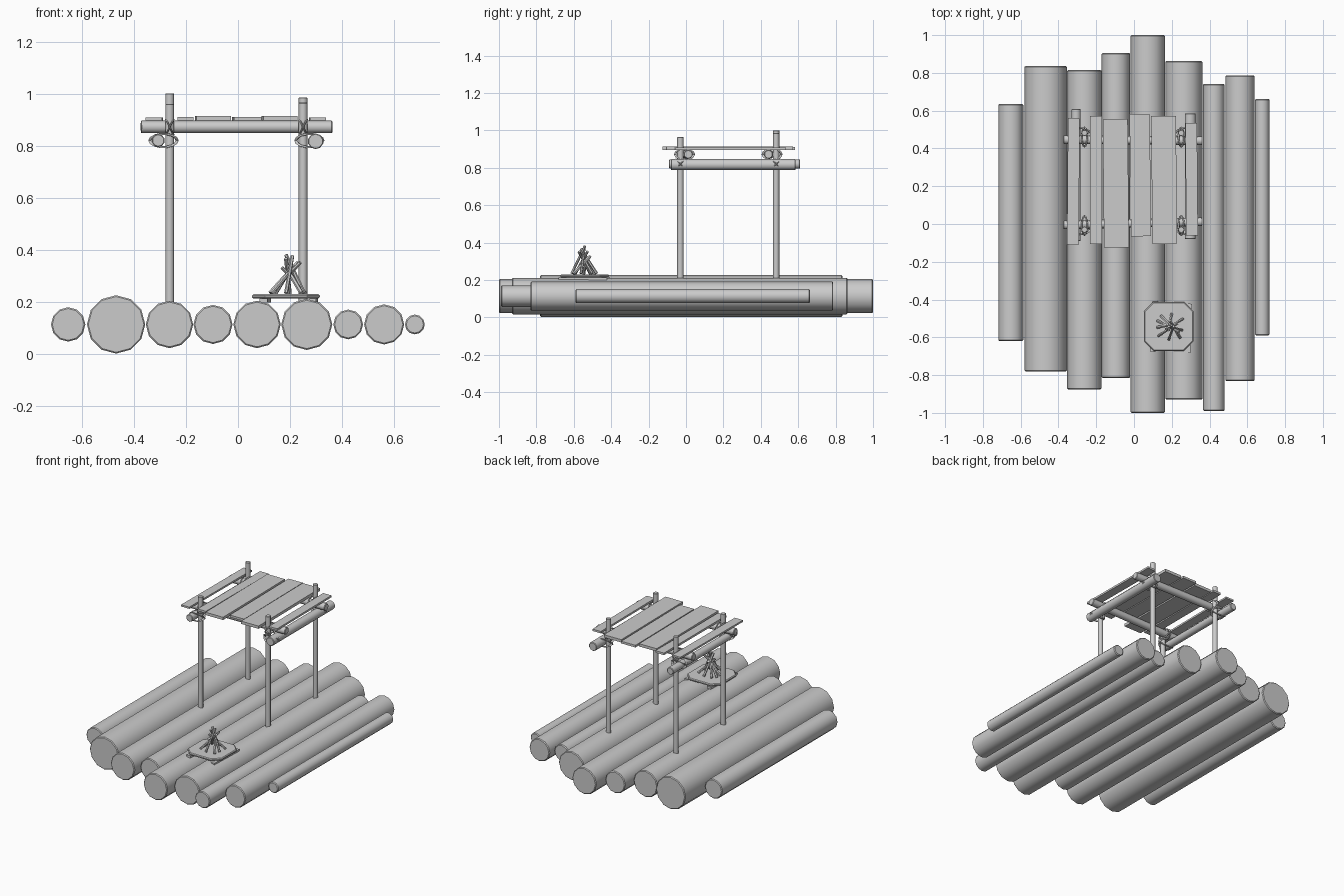
import bpy, math, random
from mathutils import Vector, Matrix

if "Cube" in bpy.data.objects:
    bpy.data.objects.remove(bpy.data.objects["Cube"])

random.seed(4)


def rod(name, p1, p2, r, sides=8, bevel=0.0, r2=None):
    """Round bar between two points, with flat-cut ends."""
    a, b = Vector(p1), Vector(p2)
    d = b - a
    bpy.ops.mesh.primitive_cone_add(vertices=sides, radius1=r, radius2=r if r2 is None else r2,
                                    depth=d.length, location=(a + b) / 2,
                                    rotation=d.to_track_quat('Z', 'Y').to_euler())
    o = bpy.context.object
    o.name = name
    bpy.ops.object.shade_smooth_by_angle(angle=math.radians(50))
    if bevel:
        m = o.modifiers.new("edge", 'BEVEL')
        m.width, m.segments = bevel, 1
        m.limit_method, m.angle_limit = 'ANGLE', math.radians(60)
    return o


def box(name, loc, size, rot=(0, 0, 0)):
    bpy.ops.mesh.primitive_cube_add(size=1, location=loc, rotation=rot)
    o = bpy.context.object
    o.name = name
    o.scale = size
    bpy.ops.object.transform_apply(location=False, rotation=False, scale=True)
    return o


def rope_loop(name, loc, d, e, half_d, half_e):
    """Oval rope ring: long axis d, short axis e."""
    d, e = Vector(d).normalized(), Vector(e).normalized()
    n = d.cross(e)
    bpy.ops.mesh.primitive_torus_add(major_segments=14, minor_segments=6,
                                     major_radius=1, minor_radius=0.12)
    o = bpy.context.object
    o.name = name
    rot = Matrix((d, e, n)).transposed().to_4x4()
    o.data.transform(rot @ Matrix.Diagonal((half_d, half_e, 0.035, 1)))
    o.location = loc
    bpy.ops.object.shade_smooth_by_angle(angle=math.radians(60))


# raft logs: x, radius, y front, y back
logs = [(-0.652, 0.066, -0.62, 0.635), (-0.468, 0.112, -0.78, 0.836),
        (-0.263, 0.091, -0.875, 0.815), (-0.096, 0.075, -0.815, 0.905),
        (0.073, 0.091, -1.0, 1.0), (0.264, 0.098, -0.93, 0.863),
        (0.423, 0.057, -0.99, 0.742), (0.561, 0.077, -0.832, 0.787),
        (0.679, 0.038, -0.59, 0.662)]
for i, (x, r, y0, y1) in enumerate(logs):
    rod(f"raft_log_{i + 1}", (x, y0, 0.114), (x, y1, 0.114), r, 12, 0.005)

# shelter posts
LX, RX, FY, BY = -0.262, 0.25, -0.03, 0.482
for name, x, y, top in [("front_left", LX, FY, 0.96), ("front_right", RX, FY, 0.965),
                        ("back_left", LX, BY, 1.0), ("back_right", RX, BY, 0.985)]:
    rod(name + "_post", (x, y, 0.15), (x, y, top), 0.017, 8, 0.002)
    # rope lashings at each corner
    sx = -1 if x < 0 else 1
    sy = 1 if y < 0.2 else -1
    for s in (-1, 1):
        rope_loop(name + "_cross_beam_rope", (x, y + sy * 0.022, 0.872),
                  (0, 1, 0), (s * 0.5, 0, 1), 0.05, 0.033)
        rope_loop(name + "_side_beam_rope", (x + sx * 0.024, y, 0.82),
                  (1, 0, 0), (0, s, 1), 0.052, 0.036)

# roof frame
rod("left_side_beam", (-0.306, -0.09, 0.82), (-0.306, 0.61, 0.82), 0.025, 10, 0.003)
rod("right_side_beam", (0.298, -0.08, 0.817), (0.298, 0.585, 0.817), 0.03, 10, 0.003)
rod("front_cross_beam", (-0.373, -0.005, 0.872), (0.362, 0.012, 0.872), 0.024, 10, 0.003)
rod("back_cross_beam", (-0.373, 0.447, 0.872), (0.362, 0.441, 0.872), 0.024, 10, 0.003)

# roof planks: x left, x right, y front, y back, thickness, yaw
planks = [(-0.352, -0.29, -0.11, 0.56, 0.012, -0.008), (-0.233, -0.17, -0.105, 0.572, 0.014, 0.0),
          (-0.162, -0.03, -0.125, 0.555, 0.019, 0.01), (-0.02, 0.087, -0.065, 0.582, 0.015, 0.012),
          (0.094, 0.225, -0.105, 0.572, 0.019, 0.01), (0.274, 0.336, -0.06, 0.535, 0.013, 0.008)]
for i, (x0, x1, y0, y1, t, a) in enumerate(planks):
    box(f"roof_plank_{i + 1}", ((x0 + x1) / 2, (y0 + y1) / 2, 0.896 + t / 2),
        (x1 - x0, y1 - y0, t), (0, 0, a))

# hearth slab with cut corners, on two crossed slats
CX, CY = 0.184, -0.542
slab = box("hearth_slab", (CX, CY, 0.222), (0.26, 0.26, 0.016))
m = slab.modifiers.new("corners", 'BEVEL')
m.limit_method, m.width, m.segments, m.affect = 'WEIGHT', 0.05, 1, 'EDGES'
w = slab.data.attributes.new("bevel_weight_edge", 'FLOAT', 'EDGE')
for e in slab.data.edges:
    p, q = (slab.data.vertices[v].co for v in e.vertices)
    w.data[e.index].value = 1.0 if abs(p.z - q.z) > 0.01 else 0.0
rim = slab.modifiers.new("rim", 'BEVEL')
rim.width, rim.segments, rim.limit_method = 0.005, 1, 'ANGLE'
rim.angle_limit = math.radians(60)
box("hearth_slat_left", (0.105, CY, 0.206), (0.03, 0.27, 0.016), (0, 0, -0.05))
box("hearth_slat_right", (0.29, CY - 0.01, 0.206), (0.025, 0.26, 0.016), (0, 0, -0.03))

# campfire sticks: foot x, y then tip x, y, z, offsets from the hearth centre
sticks = [(-0.055, -0.05, 0.04, 0.015, 0.355), (0.07, -0.02, -0.005, 0.0, 0.385),
          (-0.06, 0.03, 0.05, -0.03, 0.355), (0.075, 0.04, -0.02, -0.015, 0.335),
          (0.0, -0.07, 0.02, 0.0, 0.38), (0.015, 0.065, -0.005, -0.02, 0.37),
          (-0.06, -0.005, 0.01, 0.01, 0.32), (0.06, -0.06, 0.0, 0.03, 0.33),
          (-0.04, 0.055, 0.02, -0.01, 0.345)]
for i, (x0, y0, x1, y1, z) in enumerate(sticks):
    rod(f"fire_stick_{i + 1}", (CX + x0, CY + y0, 0.234), (CX + x1 + 0.005, CY + y1, z - 0.003),
        random.uniform(0.007, 0.009), 6)
